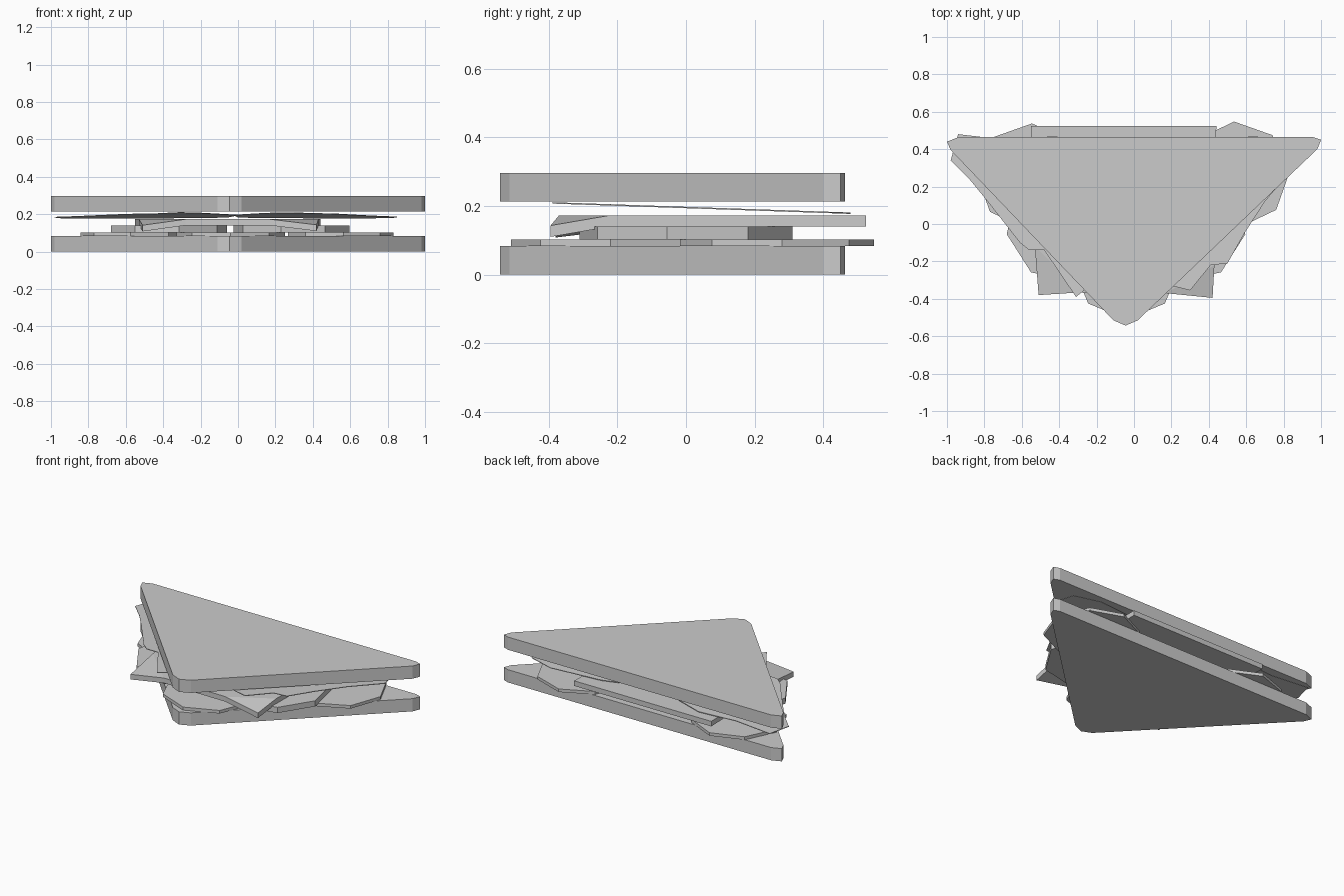
import bpy, math

if "Cube" in bpy.data.objects:
    bpy.data.objects.remove(bpy.data.objects["Cube"])

def make(name, verts, faces):
    me = bpy.data.meshes.new(name)
    me.from_pydata(verts, [], faces)
    me.update()
    ob = bpy.data.objects.new(name, me)
    bpy.context.collection.objects.link(ob)
    return ob

def slab(name, pts, z0, z1):
    # pts run counter-clockwise
    n = len(pts)
    v = [(x, y, z0) for x, y in pts] + [(x, y, z1) for x, y in pts]
    f = [tuple(range(n))[::-1], tuple(range(n, 2 * n))]
    f += [(i, (i + 1) % n, n + (i + 1) % n, n + i) for i in range(n)]
    return make(name, v, f)

def sheet(name, verts, faces, t):
    # verts give the underside, the sheet is extruded upward by t
    n = len(verts)
    v = list(verts) + [(x, y, z + t) for x, y, z in verts]
    edges = {(f[i], f[(i + 1) % len(f)]) for f in faces for i in range(len(f))}
    f = [tuple(reversed(q)) for q in faces] + [tuple(i + n for i in q) for q in faces]
    f += [(a, b, b + n, a + n) for a, b in edges if (b, a) not in edges]
    return make(name, v, f)

def disc(name, cx, cy, r, z0, z1, turn, n=8):
    pts = [(cx + r * math.cos(math.radians(turn) + i * math.tau / n),
            cy + r * math.sin(math.radians(turn) + i * math.tau / n)) for i in range(n)]
    return slab(name, pts, z0, z1)

# Bread slices: triangle with clipped corners
bread = [(-1, .44), (-.98, .395), (-.11, -.515), (-.045, -.543), (.02, -.515),
         (.98, .40), (1, .45), (.96, .464), (-.94, .464)]
slab("bread_bottom", bread, 0, .083)
slab("bread_top", bread, .213, .296)

# Thin lower slices
disc("pickle_left", -.56, .255, .283, .083, .103, 87)
disc("pickle_right", .55, .265, .283, .083, .103, 93)
disc("pickle_front", -.04, -.22, .29, .083, .103, 45)

# Thicker slices above
disc("tomato_left", -.37, .0, .315, .103, .14, 10)
disc("tomato_right", .285, .0, .315, .103, .14, -10)

# Cheese with two drooping front corners
cheese = [(-.51, -.38, .108), (-.28, -.365, .14), (.17, -.37, .14), (.42, -.395, .11),
          (.43, -.22, .14), (.44, .525, .14), (-.55, .525, .14), (-.53, -.12, .14)]
sheet("cheese", cheese, [(1, 2, 4, 5, 6, 7), (0, 1, 7), (2, 3, 4)], .033)

# Lettuce leaves: thin angular sheets, raised at the front
def leaf(name, pts):
    verts = [(x, y, .207 - .03 * (y + .39) / .87) for x, y in pts]
    return sheet(name, verts, [tuple(range(len(pts)))], .004)

leaf("lettuce_left", [(-.31, -.39), (-.2, -.3), (.0, .02), (-.06, .35), (-.42, .47),
                      (-.68, .45), (-.94, .48), (-.98, .34), (-.88, .24),
                      (-.79, .13), (-.61, -.1), (-.56, -.14), (-.48, -.14)])
leaf("lettuce_right", [(.30, -.355), (.41, -.22), (.5, -.21), (.59, -.05), (.7, .12),
                       (.85, .3), (.82, .42), (.65, .47), (.3, .44), (.0, .35),
                       (-.02, .02), (.1, -.2), (.2, -.33)])
